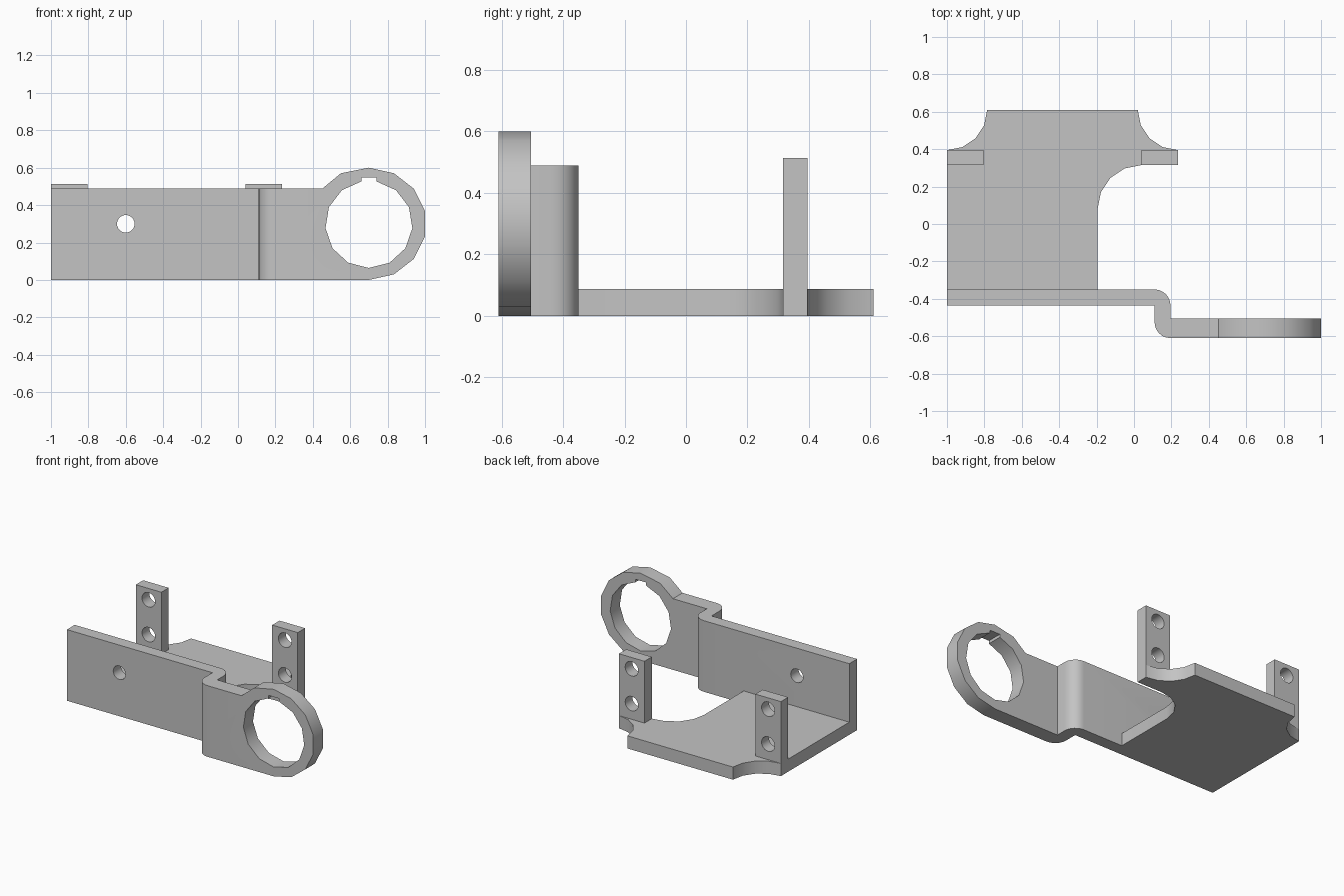
import bpy, bmesh
from math import cos, sin, radians

old = bpy.data.objects.get("Cube")
if old:
    bpy.data.objects.remove(old, do_unlink=True)

# Single plain metal colour
grey = bpy.data.materials.new("plain_grey")
grey.use_nodes = True
color = (0.55, 0.55, 0.55, 1)
grey.diffuse_color = color
grey.node_tree.nodes["Principled BSDF"].inputs["Base Color"].default_value = color


def arc(cx, cy, r, start, end, steps):
    angles = [radians(start + (end - start) * i / steps) for i in range(steps + 1)]
    return [(cx + r * cos(a), cy + r * sin(a)) for a in angles]


def prism(name, outline, axis, low, high):
    """Extrude an outline: along z it is drawn in x, y; along y in x, z."""
    place = (lambda u, v, w: (u, v, w)) if axis == "z" else (lambda u, v, w: (u, w, v))
    bm = bmesh.new()
    face = bm.faces.new([bm.verts.new(place(u, v, low)) for u, v in outline])
    grown = bmesh.ops.extrude_face_region(bm, geom=[face])["geom"]
    shift = place(0, 0, high - low)
    bmesh.ops.translate(bm, verts=[g for g in grown if isinstance(g, bmesh.types.BMVert)], vec=shift)
    bmesh.ops.recalc_face_normals(bm, faces=bm.faces)
    mesh = bpy.data.meshes.new(name)
    bm.to_mesh(mesh)
    bm.free()
    mesh.materials.append(grey)
    obj = bpy.data.objects.new(name, mesh)
    bpy.context.collection.objects.link(obj)
    return obj


def activate(obj):
    bpy.ops.object.select_all(action="DESELECT")
    obj.select_set(True)
    bpy.context.view_layer.objects.active = obj


def combine(target, other, operation):
    mod = target.modifiers.new("combine", "BOOLEAN")
    mod.operation, mod.solver, mod.object = operation, "EXACT", other
    activate(target)
    bpy.ops.object.modifier_apply(modifier=mod.name)
    bpy.data.objects.remove(other, do_unlink=True)


def drill(target, x, z, r):
    outline = arc(x, z, r, 0, 360, 24)[:-1]
    combine(target, prism("drill", outline, "y", -1, 1), "DIFFERENCE")


def rectangle(x0, y0, x1, y1):
    return [(x0, y0), (x1, y0), (x1, y1), (x0, y1)]


# Floor plate with a large scoop on the right and scooped rear corners
plate_outline = [(-1, -0.35), (-0.195, -0.35)]
plate_outline += arc(0.04, 0.08, 0.235, 180, 90, 4)
plate_outline += [(0.235, 0.315)]
plate_outline += arc(0.235, 0.61, 0.215, 270, 180, 4)
plate_outline += arc(-1, 0.61, 0.215, 0, -90, 4)
plate = prism("base_plate_with_tabs", plate_outline, "z", 0, 0.087)

# Upright tabs, each with two holes
for x0 in (-1, 0.04):
    tab = prism("tab", rectangle(x0, 0.315, x0 + 0.195, 0.395), "z", 0, 0.513)
    for z in (0.195, 0.435):
        drill(tab, x0 + 0.0975, z, 0.05)
    combine(plate, tab, "UNION")

# Side wall with an S-shaped jog
wall_outline = [(-1, -0.435), (0.11, -0.435)]
wall_outline += arc(0.195, -0.525, 0.085, 180, 270, 6)
wall_outline += [(0.195, -0.505)]
wall_outline += arc(0.11, -0.435, 0.085, 0, 90, 6)
wall_outline += [(-1, -0.35)]
wall = prism("side_wall_with_ring", wall_outline, "z", 0, 0.49)
drill(wall, -0.6, 0.3, 0.047)

# Arm ending in a faceted ring, its bore keyed at the top
arm_outline = [(0.195, 0)] + arc(0.7, 0.3, 0.3, -90, 90, 7)
arm_outline = [(x if x < 0.7 else 0.7 + (x - 0.7) * 1.026, z) for x, z in arm_outline]
arm_outline += [(0.55, 0.57), (0.453, 0.49), (0.195, 0.49)]
arm = prism("arm", arm_outline, "y", -0.61, -0.505)
bore = arc(0.7, 0.297, 0.233, 80, -260, 12)
bore += [(bore[-1][0], 0.547), (bore[0][0], 0.547)]
combine(arm, prism("bore", bore, "y", -1, 0), "DIFFERENCE")
combine(wall, arm, "UNION")

for part in (plate, wall):
    activate(part)
    bpy.ops.object.shade_smooth_by_angle(angle=radians(30))
